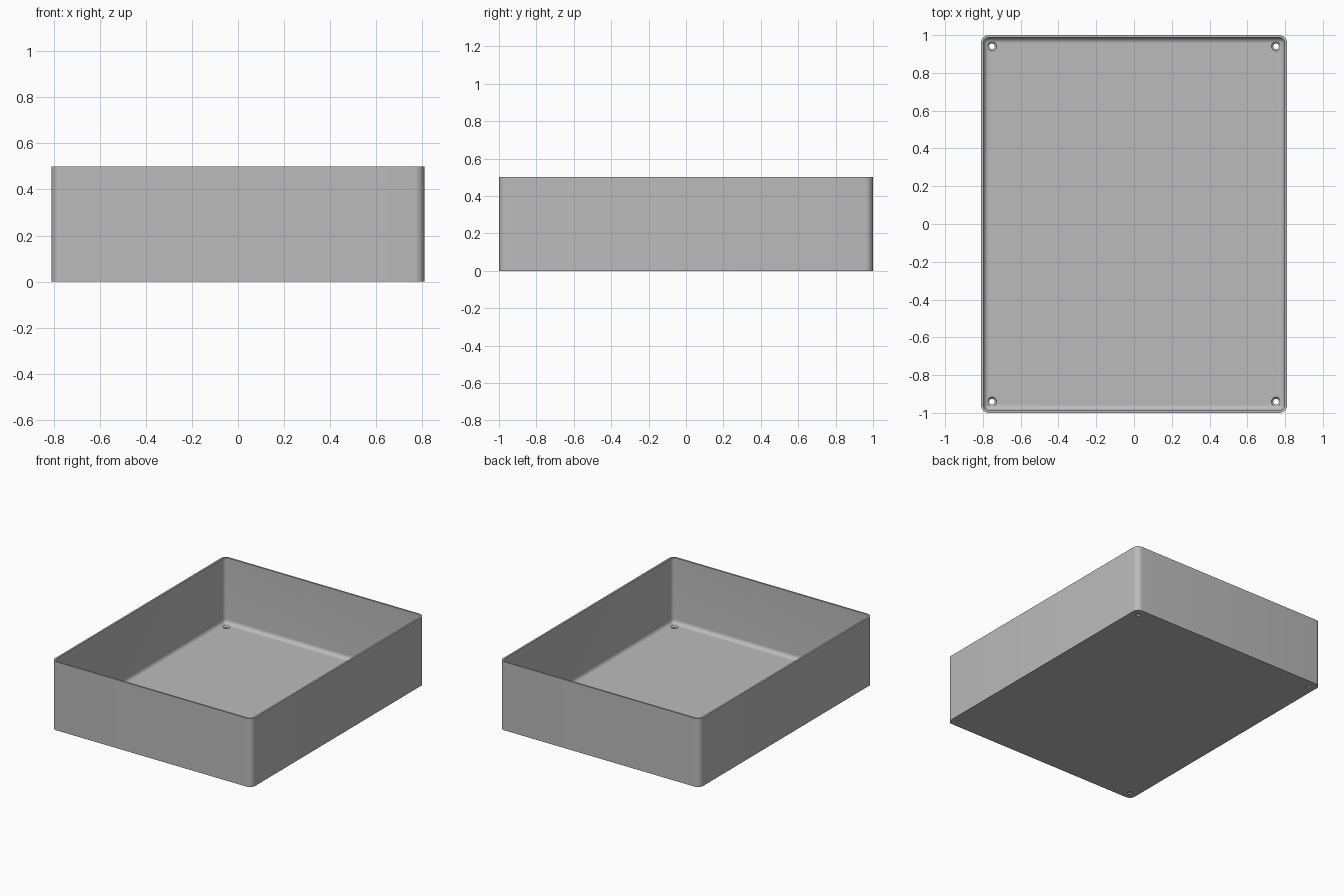
import bpy, bmesh, math

cube = bpy.data.objects.get("Cube")
if cube:
    bpy.data.objects.remove(cube, do_unlink=True)

HALF_X, HALF_Y, HEIGHT = 0.81, 1.0, 0.5
WALL, FLOOR = 0.013, 0.02
CORNER, FILLET = 0.042, 0.03
STEPS = 8
HOLE_X, HOLE_Y = 0.752, 0.941

grey = bpy.data.materials.new("plain grey")
grey.use_nodes = True
colour = (0.5, 0.5, 0.5, 1)
grey.diffuse_color = colour
grey.node_tree.nodes["Principled BSDF"].inputs["Base Color"].default_value = colour


def new_object(name, bm):
    bmesh.ops.recalc_face_normals(bm, faces=bm.faces)
    mesh = bpy.data.meshes.new(name)
    bm.to_mesh(mesh)
    bm.free()
    mesh.materials.append(grey)
    obj = bpy.data.objects.new(name, mesh)
    bpy.context.collection.objects.link(obj)
    return obj


def loft(bm, rings):
    """Skin a list of equal-length point rings and cap both ends."""
    loops = [[bm.verts.new(p) for p in ring] for ring in rings]
    for a, b in zip(loops, loops[1:]):
        for i in range(len(a)):
            j = (i + 1) % len(a)
            bm.faces.new((a[i], a[j], b[j], b[i]))
    bm.faces.new(loops[0])
    bm.faces.new(loops[-1])


def rounded_ring(inset, z):
    """Rounded rectangle, offset inward from the outer wall."""
    r = max(CORNER - inset, 0.003)
    cx, cy = HALF_X - inset - r, HALF_Y - inset - r
    points = []
    for quarter, (sx, sy) in enumerate(((1, 1), (-1, 1), (-1, -1), (1, -1))):
        for k in range(STEPS + 1):
            a = math.pi / 2 * (quarter + k / STEPS)
            points.append((sx * cx + r * math.cos(a), sy * cy + r * math.sin(a), z))
    return points


# Open tray: outer wall, rim, inner wall, filleted floor
rings = [rounded_ring(0, 0), rounded_ring(0, HEIGHT), rounded_ring(WALL, HEIGHT)]
for k in range(STEPS + 1):
    a = math.pi / 2 * k / STEPS
    rings.append(rounded_ring(WALL + FILLET * (1 - math.cos(a)),
                              FLOOR + FILLET * (1 - math.sin(a))))
bm = bmesh.new()
loft(bm, rings)
tray = new_object("tray", bm)

# Countersunk screw holes in the four floor corners
bm = bmesh.new()
profile = [(0.015, -0.05), (0.015, FLOOR - 0.01), (0.025, FLOOR), (0.025, FLOOR + 0.05)]
for sx in (-1, 1):
    for sy in (-1, 1):
        loft(bm, [[(sx * HOLE_X + r * math.cos(i * math.tau / 32),
                    sy * HOLE_Y + r * math.sin(i * math.tau / 32), z)
                   for i in range(32)] for r, z in profile])
cutter = new_object("screw_hole_cutter", bm)
cutter.hide_render = True

cut = tray.modifiers.new("screw holes", "BOOLEAN")
cut.operation = "DIFFERENCE"
cut.solver = "EXACT"
cut.object = cutter

bpy.ops.object.select_all(action="DESELECT")
tray.select_set(True)
bpy.context.view_layer.objects.active = tray
bpy.ops.object.modifier_apply(modifier=cut.name)
bpy.data.objects.remove(cutter, do_unlink=True)
bpy.ops.object.shade_smooth_by_angle(angle=math.radians(30))
